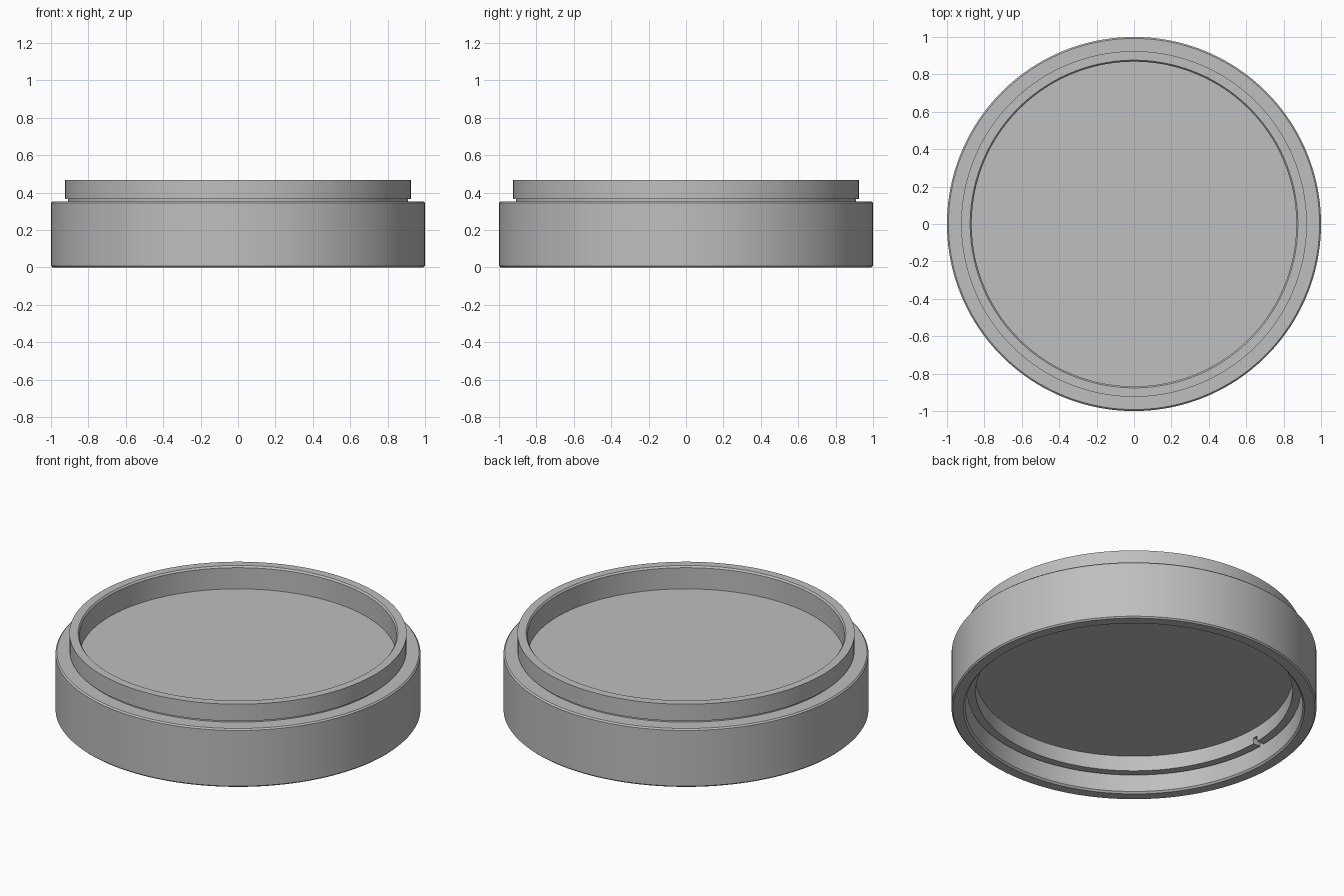
import bpy
import bmesh
import math

cube = bpy.data.objects.get("Cube")
if cube:
    bpy.data.objects.remove(cube, do_unlink=True)

SEGMENTS = 160

grey = bpy.data.materials.new("Neutral grey")
grey.use_nodes = True
colour = (0.52, 0.52, 0.52, 1)
grey.diffuse_color = colour
grey.node_tree.nodes["Principled BSDF"].inputs["Base Color"].default_value = colour


def lathe(name, profile, closed=True):
    """Spin an (r, z) profile about the z axis; r = 0 ends close at the pole."""
    bm = bmesh.new()
    verts = [bm.verts.new((r, 0, z)) for r, z in profile]
    pairs = list(zip(verts, verts[1:]))
    if closed:
        pairs.append((verts[-1], verts[0]))
    edges = [bm.edges.new(p) for p in pairs]
    bmesh.ops.spin(bm, geom=verts + edges, cent=(0, 0, 0), axis=(0, 0, 1),
                   angle=math.tau, steps=SEGMENTS, use_duplicate=False)
    bmesh.ops.remove_doubles(bm, verts=bm.verts, dist=1e-5)
    bmesh.ops.recalc_face_normals(bm, faces=bm.faces)
    mesh = bpy.data.meshes.new(name)
    bm.to_mesh(mesh)
    bm.free()
    mesh.materials.append(grey)
    obj = bpy.data.objects.new(name, mesh)
    bpy.context.collection.objects.link(obj)
    return obj


# Outer ring: wide grip, narrow neck groove, raised collar and lower socket
frame = lathe("outer_ring", [
    (0.935, 0.0), (0.992, 0.0), (1.0, 0.008), (1.0, 0.345), (0.992, 0.353),
    (0.91, 0.353), (0.91, 0.366), (0.924, 0.366), (0.924, 0.468),
    (0.876, 0.468), (0.868, 0.458), (0.868, 0.20), (0.925, 0.20),
    (0.925, 0.01),
])

# Flat disc held inside the ring
disc = lathe("glass_disc", [(0, 0.20), (0.90, 0.20), (0.90, 0.33), (0, 0.33)],
             closed=False)

# Retaining ring under the disc
retainer = lathe("retaining_ring", [
    (0.868, 0.108), (0.915, 0.108), (0.915, 0.20), (0.868, 0.20),
])

# Two tool slots across the underside of the retaining ring
for side in (1, -1):
    bpy.ops.mesh.primitive_cube_add(size=1, location=(side * 0.89, 0, 0.108))
    cutter = bpy.context.object
    cutter.name = "slot_cutter"
    cutter.scale = (0.12, 0.03, 0.07)
    cutter.hide_render = True
    slot = retainer.modifiers.new("slot", "BOOLEAN")
    slot.operation = "DIFFERENCE"
    slot.solver = "EXACT"
    slot.object = cutter
    bpy.context.view_layer.objects.active = retainer
    bpy.ops.object.modifier_apply(modifier=slot.name)
    bpy.data.objects.remove(cutter, do_unlink=True)

# Smooth curved walls, crisp machined edges
for obj in (frame, disc, retainer):
    bpy.ops.object.select_all(action="DESELECT")
    obj.select_set(True)
    bpy.context.view_layer.objects.active = obj
    bpy.ops.object.shade_smooth_by_angle(angle=math.radians(30))
